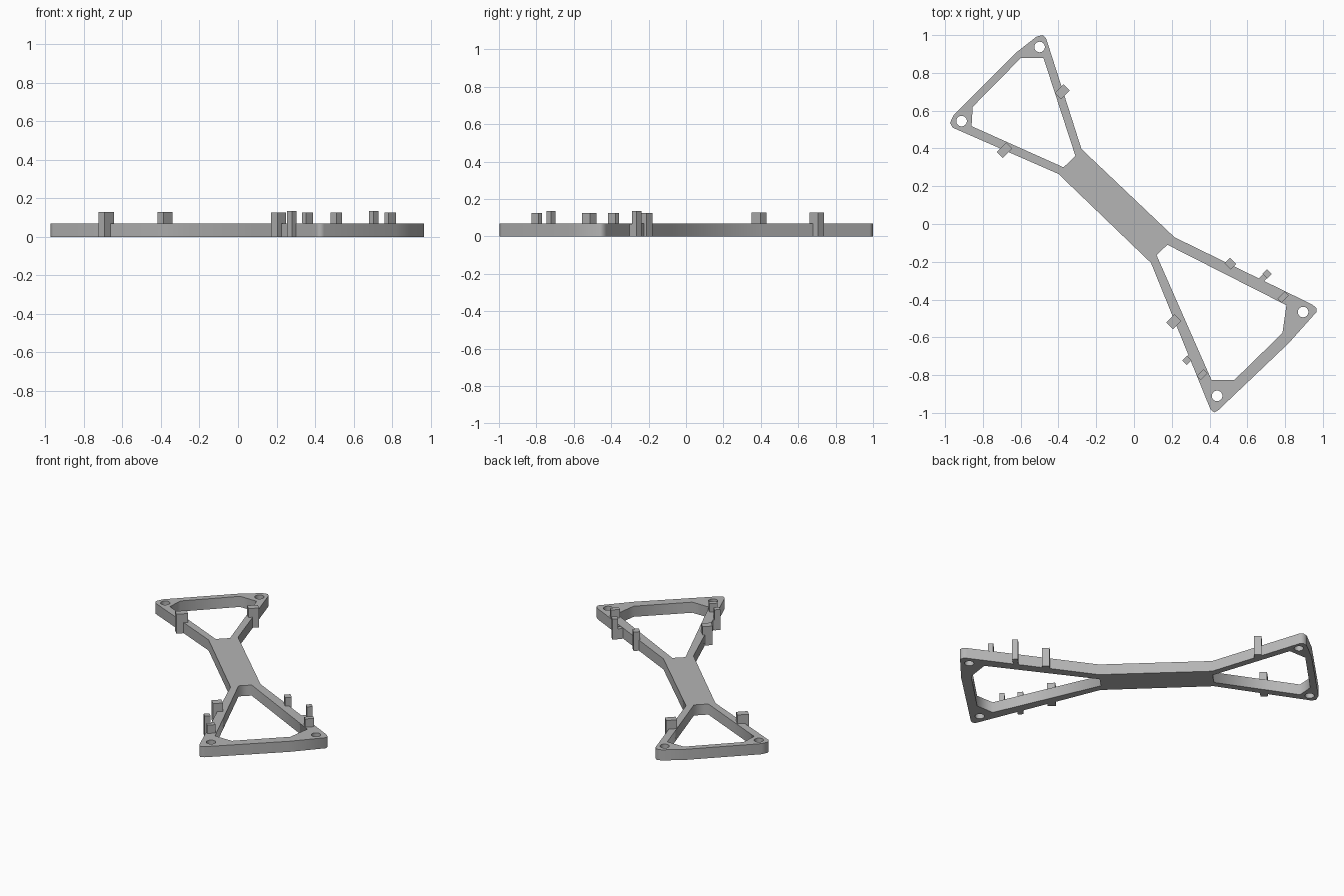
import bpy, math
from mathutils import Matrix, Vector

cube = bpy.data.objects.get("Cube")
if cube:
    bpy.data.objects.remove(cube, do_unlink=True)

grey = bpy.data.materials.new("plain_grey")
grey.use_nodes = True
grey.diffuse_color = (0.46, 0.46, 0.46, 1)
grey.node_tree.nodes["Principled BSDF"].inputs["Base Color"].default_value = (0.46, 0.46, 0.46, 1)

THICK = 0.07


def plate(name, loops):
    """Extrude a filled outline with openings into a flat solid."""
    curve = bpy.data.curves.new(name, "CURVE")
    curve.dimensions = "2D"
    curve.fill_mode = "BOTH"
    curve.extrude = THICK / 2
    for loop in loops:
        spline = curve.splines.new("POLY")
        spline.points.add(len(loop) - 1)
        for p, (x, y) in zip(spline.points, loop):
            p.co = (x, y, 0, 1)
        spline.use_cyclic_u = True
    temp = bpy.data.objects.new(name + "_curve", curve)
    bpy.context.collection.objects.link(temp)
    bpy.context.view_layer.update()
    mesh = bpy.data.meshes.new_from_object(
        temp.evaluated_get(bpy.context.evaluated_depsgraph_get()))
    bpy.data.objects.remove(temp, do_unlink=True)
    mesh.transform(Matrix.Translation((0, 0, THICK / 2)))
    mesh.materials.clear()
    mesh.materials.append(grey)
    obj = bpy.data.objects.new(name, mesh)
    bpy.context.collection.objects.link(obj)
    return obj


def block(name, x, y, across, along, z0, z1):
    """Upright block turned to line up with the diagonal body."""
    bpy.ops.mesh.primitive_cube_add(size=1)
    obj = bpy.context.object
    obj.name = name
    obj.data.transform(
        Matrix.Translation((x, y, (z0 + z1) / 2))
        @ Matrix.Rotation(math.radians(45), 4, "Z")
        @ Matrix.Diagonal(Vector((across, along, z1 - z0, 1))))
    obj.data.materials.append(grey)


def circle(cx, cy, r=0.028, n=32):
    return [(cx + r * math.cos(2 * math.pi * i / n),
             cy + r * math.sin(2 * math.pi * i / n)) for i in range(n)]


# Frame: diagonal body, splayed arms and end bars
outline = [(-0.465, 0.982), (-0.278, 0.397), (0.214, -0.07), (0.945, -0.427),
           (0.965, -0.445), (0.967, -0.465), (0.82, -0.63), (0.447, -0.985),
           (0.425, -0.998), (0.405, -0.982), (0.09, -0.206), (-0.40, 0.265),
           (-0.96, 0.51), (-0.974, 0.535), (-0.955, 0.577), (-0.627, 0.905),
           (-0.516, 0.992), (-0.484, 1.0)]
back_opening = [(-0.60, 0.878), (-0.479, 0.878), (-0.31, 0.36),
                (-0.373, 0.30), (-0.86, 0.518), (-0.854, 0.62)]
front_opening = [(0.177, -0.11), (0.807, -0.43), (0.786, -0.577),
                 (0.532, -0.825), (0.41, -0.825), (0.119, -0.164)]
holes = [circle(*c) for c in ((-0.5, 0.937), (-0.913, 0.545),
                              (0.895, -0.466), (0.44, -0.91))]
plate("frame", [outline, back_opening, front_opening] + holes)

# Clips gripping the outer edge of each arm
block("back_right_clip", -0.685, 0.39, 0.07, 0.045, 0, 0.128)
block("back_left_clip", -0.38, 0.70, 0.065, 0.045, 0, 0.128)
block("front_left_clip", 0.51, -0.21, 0.04, 0.045, 0, 0.125)
block("front_right_clip", 0.21, -0.517, 0.06, 0.05, 0, 0.125)

# Low ridges crossing the front arms
block("front_left_ridge", 0.79, -0.387, 0.055, 0.03, THICK - 0.01, 0.125)
block("front_right_ridge", 0.36, -0.797, 0.05, 0.03, THICK - 0.01, 0.125)

# Outboard posts, each joined to its arm by a short neck
for side, px, py, d in (("left", 0.705, -0.264, -1), ("right", 0.28, -0.722, 1)):
    block(f"front_{side}_post", px, py, 0.035, 0.035, 0, 0.135)
    block(f"front_{side}_post_neck", px + d * 0.022, py + d * 0.022, 0.05, 0.03, 0, THICK - 0.003)
